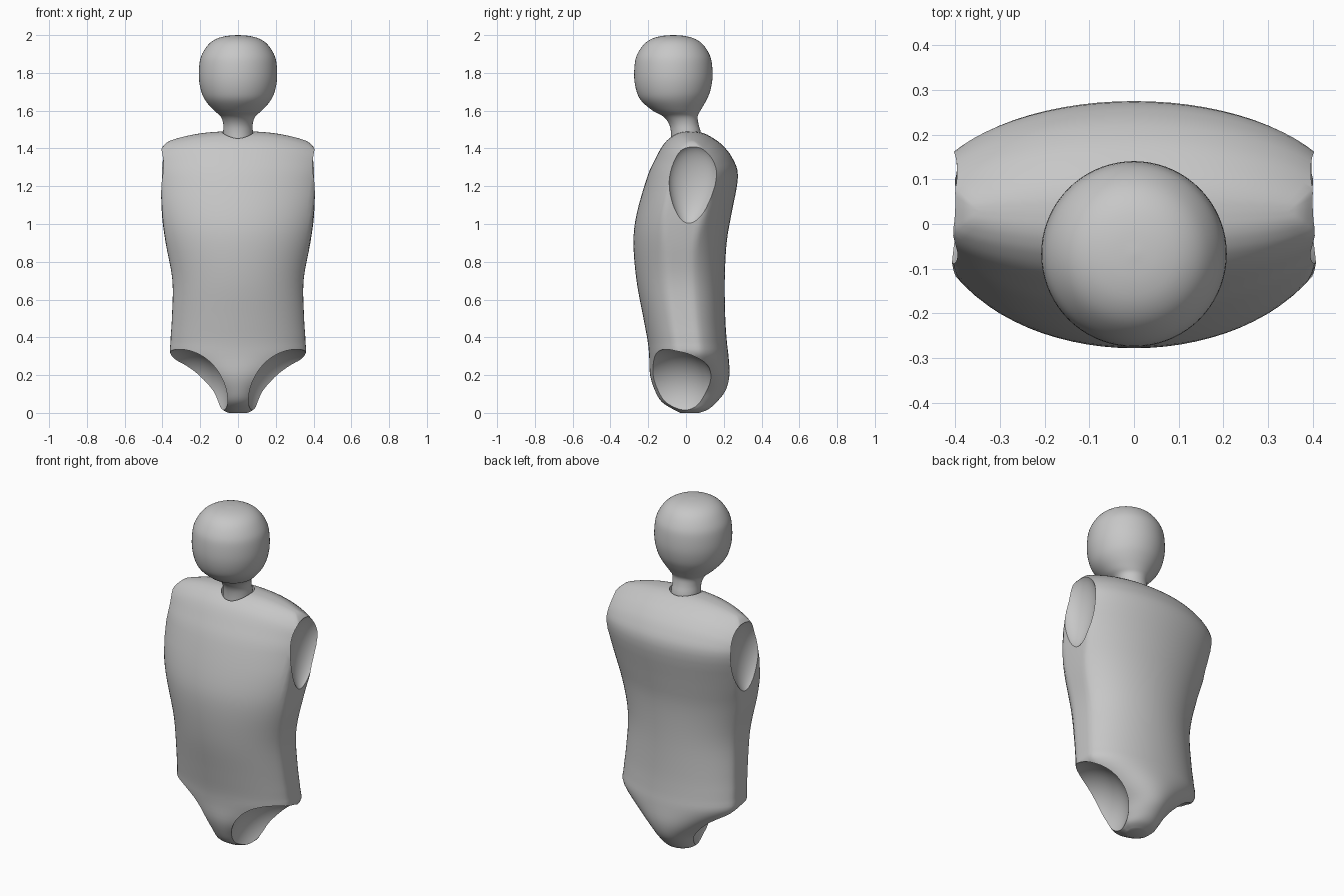
import bpy, bmesh, math
from mathutils import Matrix, Vector

if "Cube" in bpy.data.objects:
    bpy.data.objects.remove(bpy.data.objects["Cube"])

grey = bpy.data.materials.new("plain grey")
grey.diffuse_color = (0.57, 0.57, 0.57, 1)
grey.use_nodes = True
grey.node_tree.nodes["Principled BSDF"].inputs["Base Color"].default_value = grey.diffuse_color
SEG = 72


def smooth_keys(keys, steps=4):
    """Catmull-Rom interpolation between key rows."""
    pts = [Vector(k) for k in keys]
    out = []
    for i in range(len(pts) - 1):
        a, b, c, d = pts[max(i - 1, 0)], pts[i], pts[i + 1], pts[min(i + 2, len(pts) - 1)]
        for s in range(steps):
            t = s / steps
            out.append(0.5 * (2 * b + (c - a) * t + (2 * a - 5 * b + 4 * c - d) * t * t
                              + (3 * b - a - 3 * c + d) * t ** 3))
    return out + [pts[-1]]


def loft(name, rings):
    """Skin a stack of closed rings and cap both ends with strips."""
    bm = bmesh.new()
    loops = [[bm.verts.new(p) for p in ring] for ring in rings]
    for lo, hi in zip(loops, loops[1:]):
        for i in range(SEG):
            j = (i + 1) % SEG
            bm.faces.new((lo[i], lo[j], hi[j], hi[i]))
    for ring in (loops[0], loops[-1]):
        half = SEG // 2
        bm.faces.new((ring[0], ring[1], ring[-1]))
        bm.faces.new((ring[half], ring[half - 1], ring[half + 1]))
        for i in range(1, half - 1):
            bm.faces.new((ring[i], ring[i + 1], ring[-i - 1], ring[-i]))
    return finish(name, bm)


def finish(name, bm):
    bmesh.ops.recalc_face_normals(bm, faces=bm.faces)
    mesh = bpy.data.meshes.new(name)
    bm.to_mesh(mesh)
    bm.free()
    mesh.materials.append(grey)
    ob = bpy.data.objects.new(name, mesh)
    bpy.context.collection.objects.link(ob)
    return ob


def select(ob):
    bpy.ops.object.select_all(action='DESELECT')
    ob.select_set(True)
    bpy.context.view_layer.objects.active = ob


def carve(ob, cutter):
    select(ob)
    mod = ob.modifiers.new("carve", 'BOOLEAN')
    mod.operation, mod.solver, mod.object = 'DIFFERENCE', 'EXACT', cutter
    bpy.ops.object.modifier_apply(modifier=mod.name)
    bpy.data.objects.remove(cutter)


def dish(name, loc, size, tilt=0.0, taper=0.0):
    """Ellipsoid cutter, narrower towards the bottom when tapered."""
    bm = bmesh.new()
    bmesh.ops.create_uvsphere(bm, u_segments=64, v_segments=40, radius=1)
    for v in bm.verts:
        v.co.y *= 1 + taper * v.co.z
    bm.transform(Matrix.Translation(loc) @ Matrix.Rotation(tilt, 4, 'X')
                 @ Matrix.Diagonal((*size, 1)))
    ob = finish(name, bm)
    ob.hide_render = True
    return ob


def ramp(z, lo, hi):
    t = min(max((z - lo) / (hi - lo), 0), 1)
    return t * t * (3 - 2 * t)


# Torso: height, half width, front y, back y
torso_keys = [
    (0.0, .05, -.03, .07), (.02, .085, -.07, .12), (.06, .11, -.13, .165),
    (.12, .145, -.165, .21), (.2, .235, -.19, .23), (.3, .35, -.195, .225),
    (.38, .357, -.203, .216), (.5, .35, -.225, .208), (.7, .347, -.262, .205),
    (.9, .383, -.278, .215), (1.05, .403, -.262, .24), (1.25, .415, -.205, .275),
    (1.35, .42, -.16, .245), (1.42, .42, -.12, .19), (1.46, .41, -.08, .135),
    (1.48, .39, -.045, .095), (1.489, .37, -.012, .06), (1.491, .35, .02, .03)]


def torso_ring(key):
    """Oval section whose sides are cut flat, more so near the shoulders."""
    z, w, front, back = key
    mid, depth, ring = (front + back) / 2, (back - front) / 2, []
    if z > 1.2:
        mid += (.05 - mid) * .3
    wide = w * (1.04 + .09 * ramp(z, .8, 1.25))
    drop = .065 * ramp(z, 1.2, 1.49)
    for i in range(SEG):
        a = math.tau * i / SEG
        s = math.sin(a)
        limit = w * (1 - .05 * s * s)
        x = min(max(wide * math.cos(a), -limit), limit)
        y = mid + s * (back - mid if s > 0 else mid - front)
        ring.append((x, y, z - drop * (abs(x) / .4) ** 2.5))
    return ring


torso = loft("torso", [torso_ring(k) for k in smooth_keys(torso_keys)])

# Arm and leg sockets on both sides
for side in (-1, 1):
    carve(torso, dish("arm_socket_cutter", (side * .43, .032, 1.205), (.085, .128, .218), -.1, .25))
    carve(torso, dish("leg_socket_cutter", (side * .285, -.075, .1), (.235, .245, .24)))

# Neck recess
bm = bmesh.new()
bmesh.ops.create_cone(bm, cap_ends=True, segments=48, radius1=.088, radius2=.088, depth=.2,
                      matrix=Matrix.Translation((0, 0, 1.52)))
carve(torso, finish("neck_recess_cutter", bm))

# Head and neck: height, centre y, radius
head_keys = [
    (1.41, 0, .08), (1.48, 0, .079), (1.53, -.012, .078), (1.57, -.03, .092),
    (1.6, -.05, .126), (1.65, -.065, .17), (1.7, -.067, .194), (1.77, -.067, .207),
    (1.85, -.067, .204), (1.9, -.067, .19), (1.95, -.067, .157), (1.98, -.067, .115),
    (1.995, -.067, .063), (2.0, -.067, .005)]
head = loft("head_and_neck", [
    [(r * math.cos(math.tau * i / SEG), y + r * math.sin(math.tau * i / SEG), z)
     for i in range(SEG)] for z, y, r in smooth_keys(head_keys)])

for ob in (torso, head):
    select(ob)
    bpy.ops.object.shade_smooth_by_angle(angle=math.radians(40))
